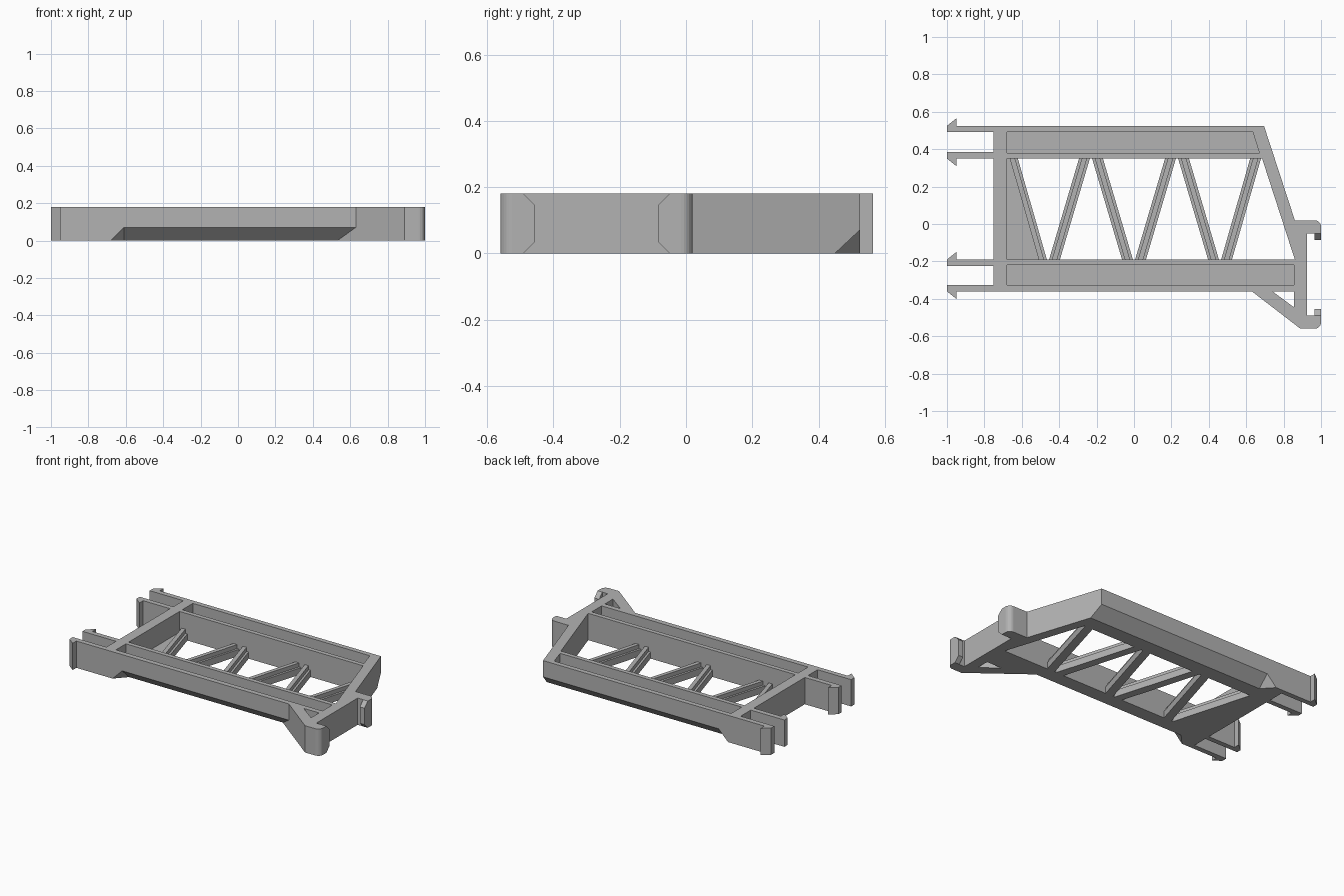
import bpy, bmesh, math
from mathutils import Vector

cube = bpy.data.objects.get("Cube")
if cube:
    bpy.data.objects.remove(cube, do_unlink=True)

H = 0.18        # overall height
FLOOR = 0.075   # floor of the rail channels
CUT = 0.075     # depth of the underside bevel

grey = bpy.data.materials.new("plain grey")
grey.use_nodes = True
COLOUR = (0.45, 0.45, 0.45, 1)
grey.diffuse_color = COLOUR
grey.node_tree.nodes["Principled BSDF"].inputs["Base Color"].default_value = COLOUR


def finish(name, bm):
    bmesh.ops.recalc_face_normals(bm, faces=bm.faces)
    mesh = bpy.data.meshes.new(name)
    bm.to_mesh(mesh)
    bm.free()
    mesh.materials.append(grey)
    obj = bpy.data.objects.new(name, mesh)
    bpy.context.collection.objects.link(obj)
    return obj


def sweep(name, points, offset):
    """Flat polygon of 3D points, extruded by an offset."""
    bm = bmesh.new()
    face = bm.faces.new([bm.verts.new(p) for p in points])
    new = bmesh.ops.extrude_face_region(bm, geom=[face])["geom"]
    verts = [v for v in new if isinstance(v, bmesh.types.BMVert)]
    bmesh.ops.translate(bm, verts=verts, vec=offset)
    return finish(name, bm)


def prism(name, outline, z0=0.0, z1=H):
    return sweep(name, [(x, y, z0) for x, y in outline], (0, 0, z1 - z0))


def hull(name, points):
    bm = bmesh.new()
    for p in points:
        bm.verts.new(p)
    bmesh.ops.convex_hull(bm, input=bm.verts)
    return finish(name, bm)


def arc(cx, cy, r, start, end, steps=6):
    angles = [math.radians(start + (end - start) * i / steps) for i in range(steps + 1)]
    return [(cx + r * math.cos(a), cy + r * math.sin(a)) for a in angles]


def subtract(target, cutter):
    cutter.hide_render = True
    mod = target.modifiers.new("cut", "BOOLEAN")
    mod.operation = "DIFFERENCE"
    mod.solver = "EXACT"
    mod.object = cutter
    bpy.context.view_layer.objects.active = target
    bpy.ops.object.modifier_apply(modifier=mod.name)
    bpy.data.objects.remove(cutter, do_unlink=True)


# Frame outline, including the end bracket with rounded lips
outline = [(-0.75, -0.36), (0.63, -0.36), (0.89, -0.56)]
outline += arc(0.965, -0.525, 0.035, -90, 0)
outline += [(1.0, -0.49), (0.925, -0.49), (0.925, -0.05), (1.0, -0.05)]
outline += arc(0.965, -0.015, 0.035, 0, 90)
outline += [(0.86, 0.02), (0.695, 0.525), (-0.75, 0.525)]
frame = prism("frame", outline)

# Open truss bay and bracket opening
subtract(frame, prism("bay", [(-0.68, -0.19), (0.86, -0.19), (0.685, 0.35), (-0.68, 0.35)], -0.1, 0.3))
subtract(frame, prism("bracket_hole", [(0.74, -0.36), (0.855, -0.445), (0.855, -0.36)], -0.1, 0.3))

# Rail channels
subtract(frame, prism("front_channel", [(-0.68, -0.325), (0.855, -0.325), (0.855, -0.22), (-0.68, -0.22)], FLOOR, 0.3))
subtract(frame, prism("back_channel", [(-0.68, 0.38), (0.67, 0.38), (0.635, 0.492), (-0.68, 0.492)], FLOOR, 0.3))

# Underside bevels, tapered off at the left end
SECTION = [(-0.01, 0.08), (0.086, -0.01), (-0.01, -0.01)]


def bevel(name, face_y, inward, right_end):
    points = []
    for depth, z in SECTION:
        y = face_y + inward * depth
        points += [(-0.68 + z + 0.93 * depth, y, z), (right_end(depth), y, z)]
    subtract(frame, hull(name, points))


bevel("front_bevel", -0.36, 1, lambda d: 0.63 - 1.3 * d)
bevel("back_bevel", 0.525, -1, lambda d: 0.8)

# Hooked clip arms on the left end
for name, y, side in (("back_outer_clip", 0.525, 1), ("back_inner_clip", 0.35, -1),
                      ("front_inner_clip", -0.19, 1), ("front_outer_clip", -0.36, -1)):
    shape = [(-0.74, 0), (-0.95, 0), (-0.95, 0.04), (-1.0, 0), (-1.0, -0.034), (-0.74, -0.034)]
    prism(name, [(x, y + side * o) for x, o in shape])

# Tapered catches inside the bracket lips
for name, y, side in (("front_catch", -0.49, 1), ("back_catch", -0.05, -1)):
    tip = y + side * 0.035
    sweep(name, [(0.965, y, 0), (0.965, tip, 0.035), (0.965, tip, H - 0.035), (0.965, y, H)],
          (0.035, 0, 0))

# Corner plate at the left end of the bay
prism("corner_plate", [(-0.68, -0.19), (-0.495, -0.19), (-0.65, 0.35), (-0.68, 0.35)], 0, 0.04)

# Zigzag truss struts, each a flat bar with a raised rib
LEGS = [(-0.495, -0.65), (-0.425, -0.265), (-0.035, -0.195)]
LEGS += [(-b, -t) for b, t in LEGS]
for i, (bottom, top) in enumerate(LEGS):
    for part, half, height in (("bar", 0.029, 0.045), ("rib", 0.014, 0.072)):
        prism(f"strut_{part}_{i + 1}",
              [(bottom - half, -0.19), (bottom + half, -0.19), (top + half, 0.35), (top - half, 0.35)],
              0.0 if part == "bar" else 0.04, height)
